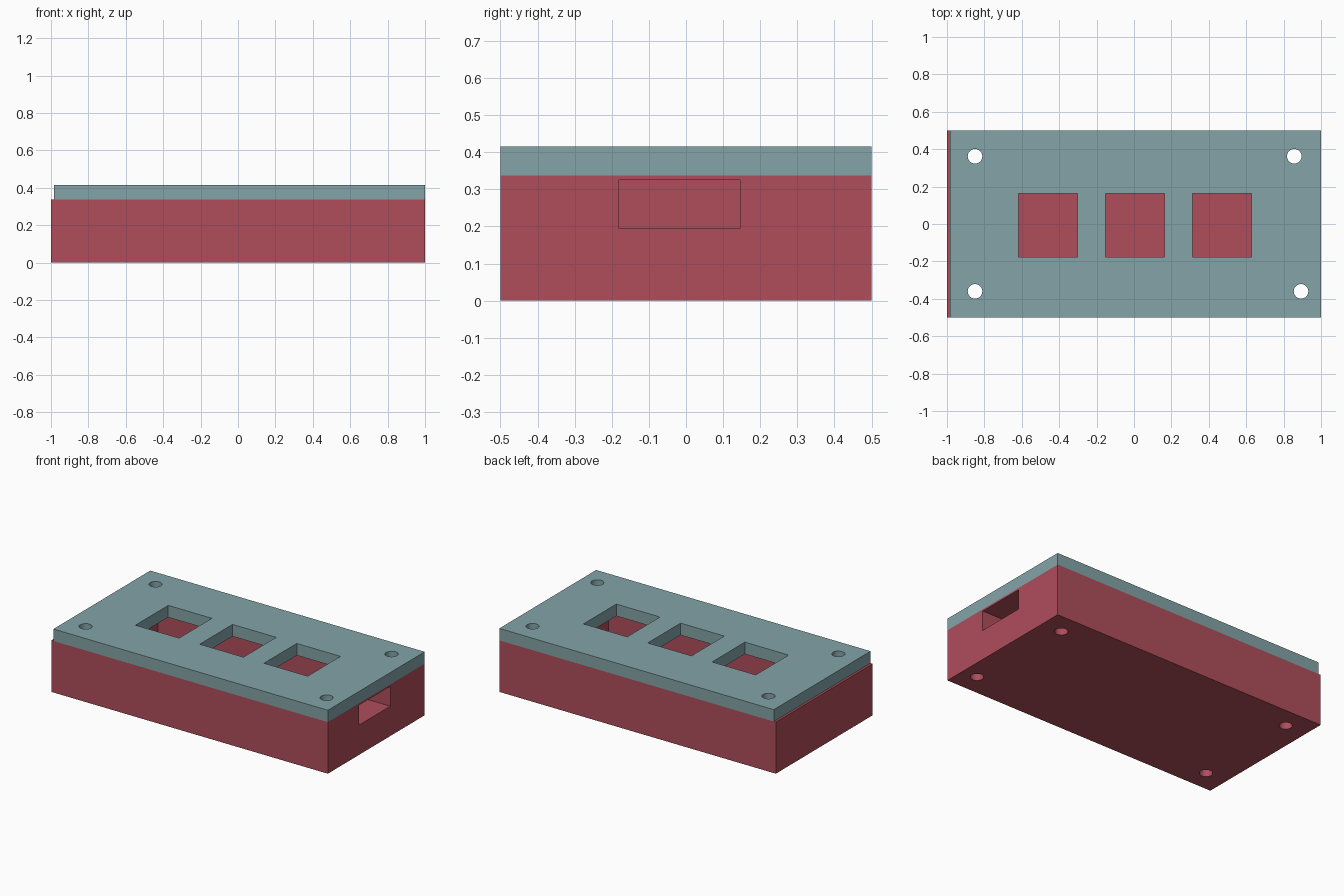
import bpy, bmesh
from mathutils import Matrix, Vector

if "Cube" in bpy.data.objects:
    bpy.data.objects.remove(bpy.data.objects["Cube"])


def material(name, rgb):
    m = bpy.data.materials.new(name)
    m.diffuse_color = (*rgb, 1)
    m.use_nodes = True
    m.node_tree.nodes["Principled BSDF"].inputs["Base Color"].default_value = m.diffuse_color
    return m


def add_box(bm, x, y, z):
    size = Vector((x[1] - x[0], y[1] - y[0], z[1] - z[0]))
    mid = Vector((sum(x), sum(y), sum(z))) / 2
    bmesh.ops.create_cube(bm, size=1, matrix=Matrix.Translation(mid) @ Matrix.Diagonal((*size, 1)))


def make_object(name, bm, mat=None):
    mesh = bpy.data.meshes.new(name)
    bm.to_mesh(mesh)
    bm.free()
    obj = bpy.data.objects.new(name, mesh)
    bpy.context.collection.objects.link(obj)
    if mat:
        mesh.materials.append(mat)
    return obj


def box(name, x, y, z, mat=None):
    bm = bmesh.new()
    add_box(bm, x, y, z)
    return make_object(name, bm, mat)


def cut(target, cutter):
    mod = target.modifiers.new(cutter.name, 'BOOLEAN')
    mod.operation = 'DIFFERENCE'
    mod.solver = 'EXACT'
    mod.object = cutter
    cutter.hide_render = True
    cutter.hide_set(True)


red = material("case_red", (0.43, 0.075, 0.105))
teal = material("lid_teal", (0.23, 0.37, 0.39))
BASE_TOP, LID_TOP = 0.337, 0.415

# Case base and lid
base = box("case_base", (-1, 1), (-0.5, 0.5), (0, BASE_TOP), red)
lid = box("case_lid", (-0.985, 1), (-0.5, 0.5), (BASE_TOP, LID_TOP), teal)

# Inner compartment and side cable port
cut(base, box("compartment_cutter", (-0.81, 0.79), (-0.33, 0.33), (0.08, 0.5), red))
cut(base, box("port_cutter", (0.7, 1.1), (-0.18, 0.145), (0.195, 0.325), red))

# Three button windows in the lid
bm = bmesh.new()
for cx in (-0.46, 0.005, 0.47):
    add_box(bm, (cx - 0.158, cx + 0.158), (-0.177, 0.162), (0.3, 0.5))
cut(lid, make_object("window_cutter", bm, teal))

# Screw holes running through lid and base
for part, mat in ((base, red), (lid, teal)):
    bm = bmesh.new()
    for x, y in ((-0.85, 0.362), (0.857, 0.362), (-0.85, -0.36), (0.893, -0.36)):
        bmesh.ops.create_cone(bm, cap_ends=True, segments=32, radius1=0.039, radius2=0.039,
                              depth=1, matrix=Matrix.Translation((x, y, 0.2)))
    cut(part, make_object(part.name + "_screw_hole_cutter", bm, mat))
